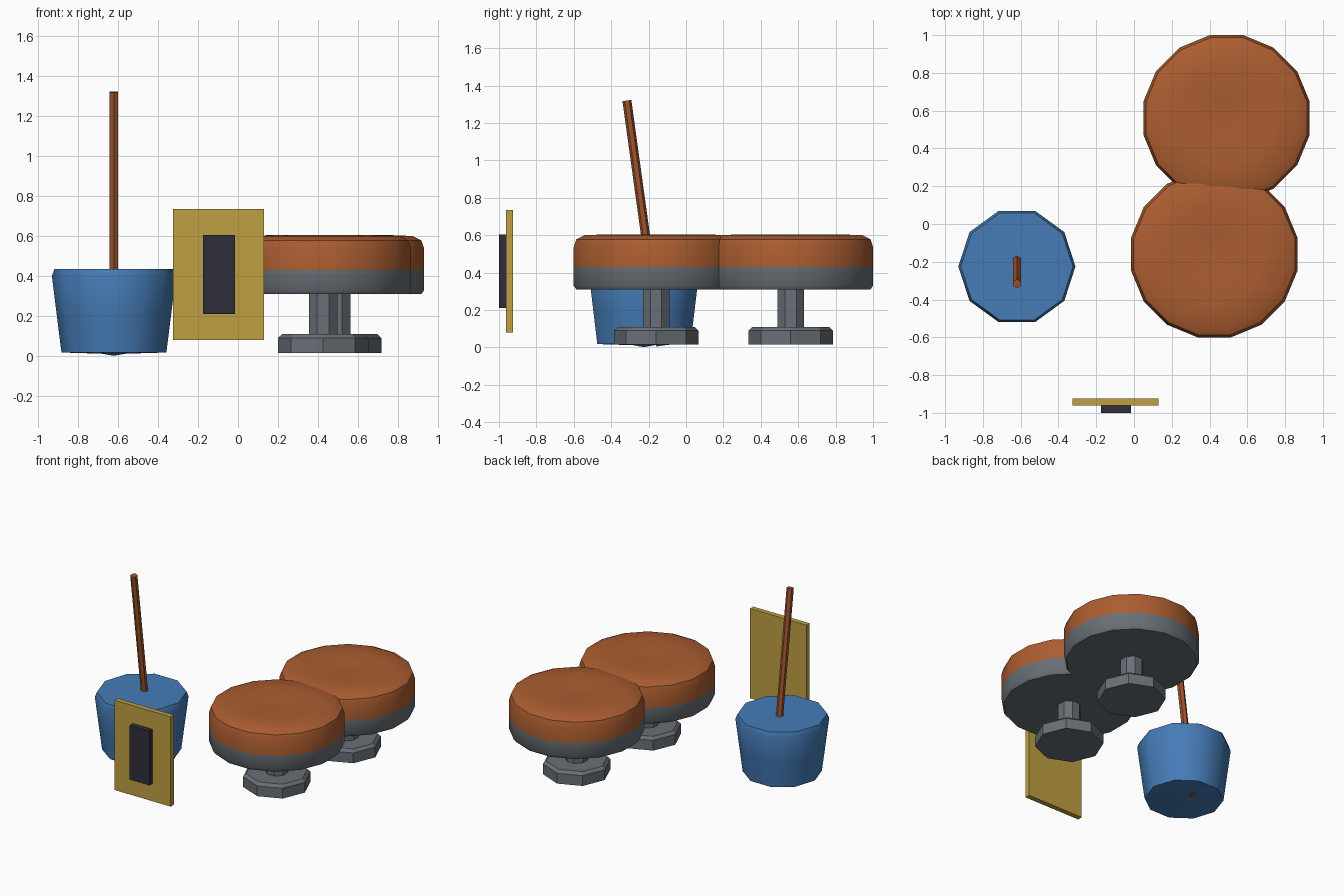
import bpy, bmesh, math
from mathutils import Vector

if "Cube" in bpy.data.objects:
    bpy.data.objects.remove(bpy.data.objects["Cube"])


def material(name, rgb):
    m = bpy.data.materials.new(name)
    m.use_nodes = True
    m.diffuse_color = (*rgb, 1)
    m.node_tree.nodes["Principled BSDF"].inputs["Base Color"].default_value = (*rgb, 1)
    return m


ORANGE = material("burnt orange", (0.41, 0.11, 0.03))
BROWN = material("wood brown", (0.34, 0.09, 0.025))
GREY = material("steel grey", (0.14, 0.16, 0.18))
BLUE = material("bucket blue", (0.06, 0.2, 0.47))
YELLOW = material("mustard yellow", (0.53, 0.35, 0.055))
BLACK = material("dark charcoal", (0.03, 0.026, 0.042))


def finish(name, bm, mat, smooth=None):
    bmesh.ops.recalc_face_normals(bm, faces=bm.faces)
    me = bpy.data.meshes.new(name)
    bm.to_mesh(me)
    bm.free()
    me.materials.append(mat)
    ob = bpy.data.objects.new(name, me)
    bpy.context.collection.objects.link(ob)
    if smooth:
        bpy.ops.object.select_all(action="DESELECT")
        ob.select_set(True)
        bpy.context.view_layer.objects.active = ob
        bpy.ops.object.shade_smooth_by_angle(angle=math.radians(smooth))
    return ob


def lathe(name, profile, sides, centre, mat, turn=0, smooth=None):
    """Turn a (radius, z) profile into a faceted solid; zero radius makes a pole."""
    bm = bmesh.new()
    rings = []
    for r, z in profile:
        n = sides if r else 1
        angles = [turn + math.tau * i / sides for i in range(n)]
        rings.append([bm.verts.new((centre[0] + r * math.cos(a),
                                    centre[1] + r * math.sin(a), z)) for a in angles])
    for a, b in zip(rings, rings[1:]):
        for i in range(sides):
            j = (i + 1) % sides
            quad = [a[i % len(a)], a[j % len(a)], b[j % len(b)], b[i % len(b)]]
            bm.faces.new(list(dict.fromkeys(quad)))
    return finish(name, bm, mat, smooth)


def box(name, low, high, mat):
    bm = bmesh.new()
    bmesh.ops.create_cube(bm, size=1)
    for v in bm.verts:
        v.co = [(l + h) / 2 + c * (h - l) for l, h, c in zip(low, high, v.co)]
    return finish(name, bm, mat)


# Two round stools on pedestals
for side, centre in (("front", (0.425, -0.16)), ("back", (0.49, 0.56))):
    half = math.pi / 16
    lathe(side + "_stool_cushion",
          [(0, 0.43), (0.449, 0.43), (0.449, 0.535), (0.435, 0.578), (0.39, 0.6),
           (0.26, 0.605), (0.1, 0.603), (0, 0.592)],
          16, centre, ORANGE, half, 40)
    lathe(side + "_stool_seat_pan",
          [(0, 0.31), (0.435, 0.31), (0.449, 0.33), (0.449, 0.43), (0, 0.43)],
          16, centre, GREY, half, 40)
    lathe(side + "_stool_column", [(0, 0.1), (0.077, 0.1), (0.077, 0.315), (0, 0.315)],
          8, centre, GREY, math.pi / 8, 30)
    lathe(side + "_stool_foot",
          [(0, 0.015), (0.226, 0.015), (0.226, 0.09), (0.205, 0.11), (0, 0.11)],
          8, centre, GREY, 0, 30)

# Bucket with slightly bulging base
lathe("bucket", [(0, 0.002), (0.06, 0.012), (0.262, 0.018), (0.285, 0.2), (0.31, 0.4),
                 (0.297, 0.435), (0, 0.435)],
      10, (-0.62, -0.225), BLUE, 0, 40)

# Leaning hexagonal pole
foot, tip = Vector((-0.62, -0.135, 0.008)), Vector((-0.62, -0.316, 1.32))
bm = bmesh.new()
bmesh.ops.create_cone(bm, cap_ends=True, segments=6, radius1=0.024, radius2=0.024,
                      depth=(tip - foot).length)
pole = finish("mop_pole", bm, BROWN)
pole.location = (foot + tip) / 2
pole.rotation_euler.x = math.atan2(foot.y - tip.y, tip.z - foot.z)

# Upright panel with raised plate
box("panel", (-0.325, -0.962, 0.08), (0.13, -0.925, 0.735), YELLOW)
box("panel_plate", (-0.175, -1, 0.21), (-0.015, -0.96, 0.605), BLACK)
